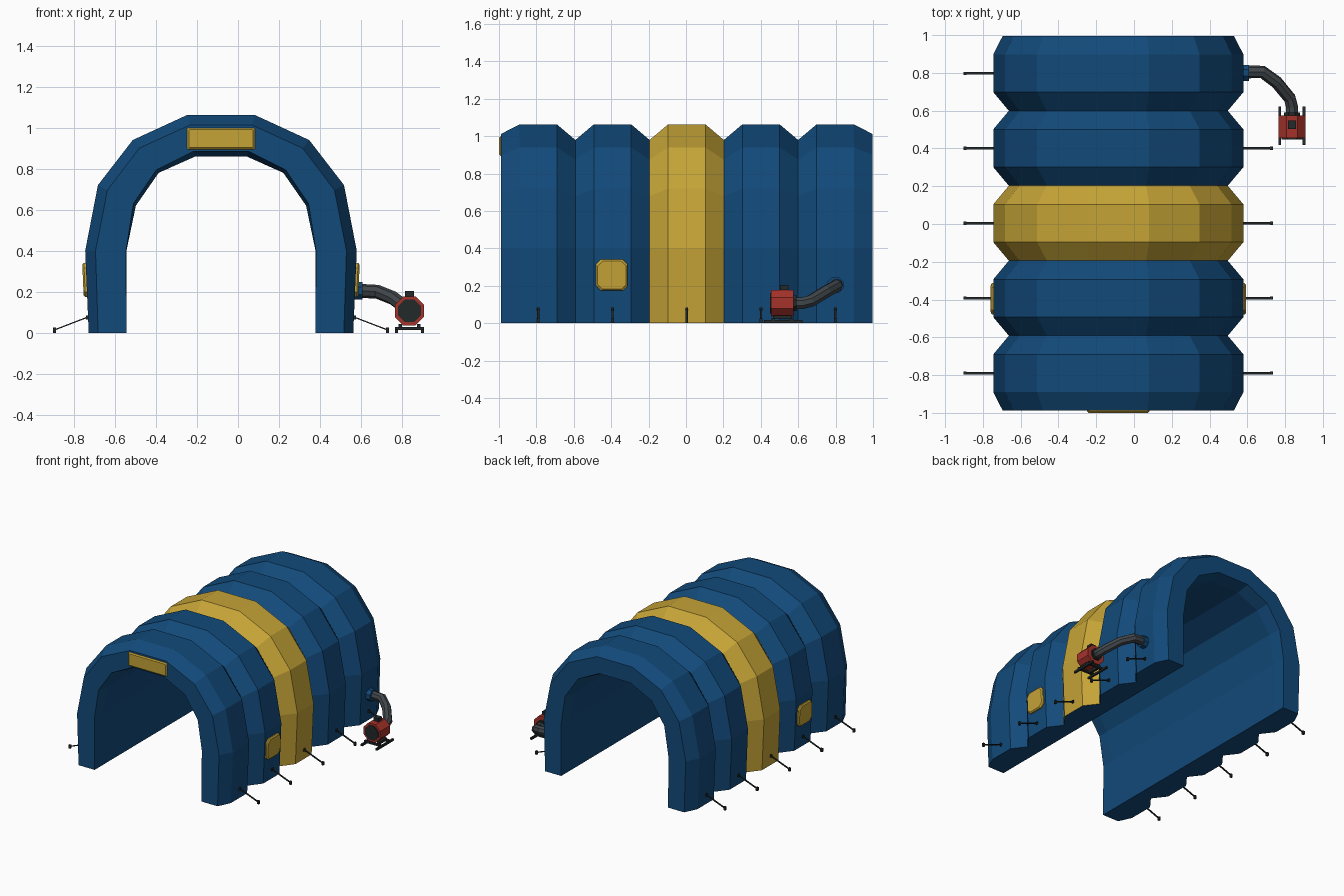
import bpy, bmesh, math
from mathutils import Vector

cube = bpy.data.objects.get("Cube")
if cube:
    bpy.data.objects.remove(cube, do_unlink=True)


def material(name, r, g, b):
    m = bpy.data.materials.new(name)
    m.use_nodes = True
    m.diffuse_color = (r, g, b, 1)
    m.node_tree.nodes["Principled BSDF"].inputs["Base Color"].default_value = (r, g, b, 1)
    return m


BLUE = material("tent blue", 0.006, 0.068, 0.195)
YELLOW = material("tent yellow", 0.56, 0.37, 0.038)
RED = material("blower red", 0.38, 0.032, 0.024)
GREY = material("hose grey", 0.052, 0.062, 0.070)
BLACK = material("dark metal", 0.016, 0.021, 0.021)

CX = -0.083            # centre line of the tent
Y0, PITCH = 0.004, 0.397


def finish(name, bm, *mats):
    bmesh.ops.recalc_face_normals(bm, faces=bm.faces)
    me = bpy.data.meshes.new(name)
    bm.to_mesh(me)
    bm.free()
    ob = bpy.data.objects.new(name, me)
    bpy.context.collection.objects.link(ob)
    for m in mats:
        me.materials.append(m)
    return ob


def box(name, centre, size, mat, tilt=0.0):
    bm = bmesh.new()
    bmesh.ops.create_cube(bm, size=1)
    bmesh.ops.scale(bm, vec=size, verts=bm.verts)
    ob = finish(name, bm, mat)
    ob.location = centre
    ob.rotation_euler.y = tilt
    return ob


def prism(name, centre, radius, depth, axis, mat, sides=8):
    bm = bmesh.new()
    bmesh.ops.create_cone(bm, cap_ends=True, segments=sides, radius1=radius,
                          radius2=radius, depth=depth)
    ob = finish(name, bm, mat)
    turn = Vector(axis).to_track_quat('Z', 'Y').to_matrix().to_4x4()
    spin = turn.Rotation(math.pi / sides, 4, 'Z')
    ob.matrix_world = turn.Translation(Vector(centre)) @ turn @ spin
    return ob


def panel(name, centre, w, h, depth, corner, bevel, rot):
    """Plate with cut corners and a chamfered outer face, facing local +z."""
    bm = bmesh.new()
    rings = []
    for inset, z in ((0, 0), (0, depth - bevel), (bevel, depth)):
        a, b, c = w / 2 - inset, h / 2 - inset, corner
        pts = [(a, c - b), (a, b - c), (a - c, b), (c - a, b),
               (-a, b - c), (-a, c - b), (c - a, -b), (a - c, -b)]
        rings.append([bm.verts.new((x, y, z)) for x, y in pts])
    for r, s in zip(rings, rings[1:]):
        for i in range(8):
            j = (i + 1) % 8
            bm.faces.new((r[i], r[j], s[j], s[i]))
    bm.faces.new(rings[0])
    bm.faces.new(rings[-1])
    ob = finish(name, bm, YELLOW)
    ob.location = centre
    ob.rotation_euler = rot
    return ob


# Ribbed tunnel: arch cross-sections joined along the length
OUTER = [(0.645, 0), (0.662, 0.4), (0.60, 0.72), (0.43, 0.94), (0.163, 1.063)]
INNER = [(0.461, 0), (0.461, 0.4), (0.415, 0.62), (0.304, 0.78), (0.125, 0.86)]
RIM = [(0.461, 0), (0.463, 0.4), (0.427, 0.63), (0.315, 0.795), (0.135, 0.885)]


def whole(half):
    return [Vector(p) for p in half] + [Vector((-x, z)) for x, z in reversed(half)]


stations = []          # y, pull towards the inside, inner profile
for k in range(-2, 3):
    c = Y0 + k * PITCH
    stations.append((c - PITCH / 2, 0.25 if k == -2 else 0.41, RIM if k == -2 else INNER))
    stations += [(c - 0.1, 0, INNER), (c + 0.1, 0, INNER)]
stations.append((Y0 + 2.5 * PITCH, 0.25, RIM))

bm = bmesh.new()
rings = []
for y, pull, inside in stations:
    out, inn = whole(OUTER), whole(INNER)
    loop = [o.lerp(i, pull) for o, i in zip(out, inn)] + whole(inside)[::-1]
    rings.append([bm.verts.new((CX + p.x, y, p.y)) for p in loop])
n, half = len(rings[0]), len(OUTER) * 2
for s, (r, q) in enumerate(zip(rings, rings[1:])):
    for i in range(n):
        j = (i + 1) % n
        f = bm.faces.new((r[i], r[j], q[j], q[i]))
        # the outside of the middle rib is yellow
        f.material_index = 1 if s // 3 == 2 and i < half - 1 else 0
for r in (rings[0], rings[-1]):
    for i in range(half - 1):
        bm.faces.new((r[i], r[i + 1], r[n - 2 - i], r[n - 1 - i]))
finish("tunnel_shell", bm, BLUE, YELLOW)

# Yellow panels on the front and both sides
panel("front_sign", (CX, -0.982, 0.947), 0.33, 0.105, 0.018, 0.004, 0.008,
      (math.pi / 2, 0, 0))
lean = math.atan2(0.017, 0.4)
for side, label in ((1, "left"), (-1, "right")):
    panel(label + "_side_panel", (CX + side * 0.651, Y0 + -PITCH - 0.003, 0.258),
          0.166, 0.168, 0.022, 0.025, 0.008, (0, side * (math.pi / 2 + lean), 0))

# Guy straps and ground stakes at each rib
for side, label in ((1, "left"), (-1, "right")):
    for k in range(-2, 3):
        y = Y0 + k * PITCH
        a, b = Vector((0.635, 0.082)), Vector((0.812, 0.014))
        mid, d = (a + b) / 2, b - a
        box(f"{label}_strap_{k + 3}", (CX + side * mid.x, y, mid.y),
            (d.length, 0.011, 0.006), BLACK, -side * math.atan2(d.y, d.x))
        box(f"{label}_stake_{k + 3}", (CX + side * 0.812, y, 0.013),
            (0.016, 0.016, 0.026), BLACK)
        box(f"{label}_strap_tab_{k + 3}", (CX + side * 0.652, y, 0.075),
            (0.012, 0.016, 0.02), BLACK)

# Blower
BX, BY, BZ = 0.836, 0.515, 0.107
prism("blower_housing", (BX, BY, BZ), 0.077, 0.12, (0, 1, 0), RED)
prism("blower_inlet", (BX, BY - 0.06, BZ), 0.06, 0.014, (0, 1, 0), BLACK)
prism("blower_outlet", (BX, BY + 0.066, BZ), 0.045, 0.02, (0, 1, 0), BLACK)
box("blower_switch_box", (BX, BY + 0.01, 0.19), (0.042, 0.045, 0.028), BLACK)
for s in (-1, 1):
    box("blower_runner", (BX + s * 0.064, 0.52, 0.008), (0.014, 0.205, 0.016), BLACK)
    box("blower_crossbar", (BX, BY + s * 0.05, 0.021), (0.14, 0.018, 0.014), BLACK)
    box("blower_foot", (BX + s * 0.045, BY, 0.032), (0.018, 0.1, 0.02), BLACK)

# Air hose and its collar on the tent wall
curve = bpy.data.curves.new("air_hose", 'CURVE')
curve.dimensions = '3D'
curve.bevel_depth = 0.034
curve.bevel_resolution = 2
curve.use_fill_caps = True
path = [(0.585, 0.805, 0.205), (0.68, 0.805, 0.2), (0.755, 0.75, 0.17),
        (0.825, 0.665, 0.118), (BX, 0.62, BZ), (BX, 0.57, BZ)]
spline = curve.splines.new('POLY')
spline.points.add(len(path) - 1)
for p, co in zip(spline.points, path):
    p.co = (*co, 1)
spline.use_smooth = False
curve.materials.append(GREY)
hose = bpy.data.objects.new("air_hose", curve)
bpy.context.collection.objects.link(hose)
prism("hose_collar", (0.58, 0.8, 0.205), 0.046, 0.055, (1, 0, 0), BLUE)
